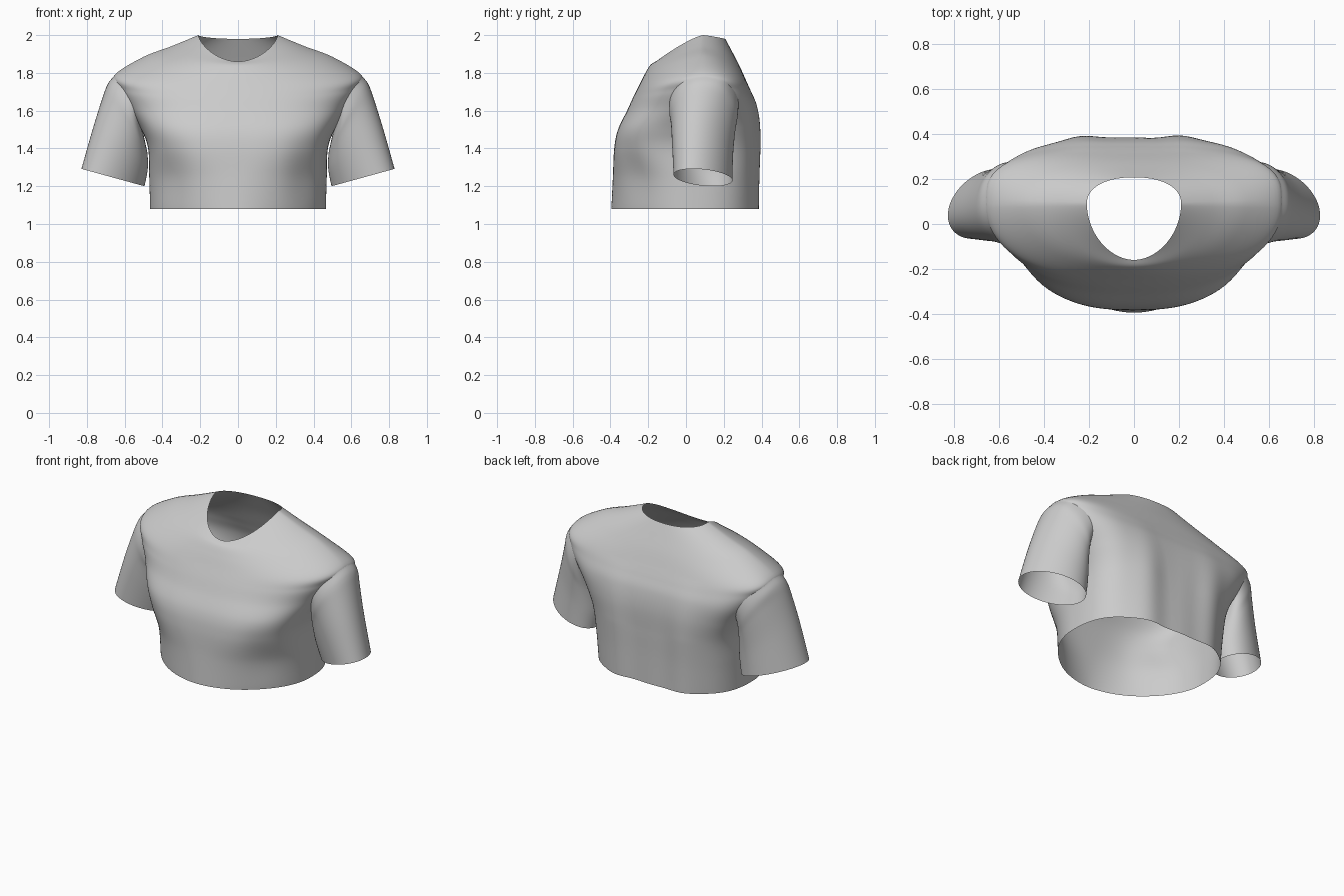
import bpy, bmesh
from math import sin, cos, pi, exp
from mathutils.bvhtree import BVHTree

if "Cube" in bpy.data.objects:
    bpy.data.objects.remove(bpy.data.objects["Cube"])


def spline(rows, steps):
    """Catmull-Rom interpolation through rows of parameters."""
    out = []
    for i in range(len(rows) - 1):
        a, b, c, d = (rows[max(0, min(len(rows) - 1, i + k))] for k in (-1, 0, 1, 2))
        for s in range(steps):
            t = s / steps
            out.append([0.5 * (2 * q + (r - p) * t + (2 * p - 5 * q + 4 * r - u) * t * t
                               + (3 * q - p - 3 * r + u) * t ** 3)
                        for p, q, r, u in zip(a, b, c, d)])
    return out + [list(rows[-1])]


def loft(rings):
    """Open tube through closed rings of points, smooth shaded."""
    bm = bmesh.new()
    vs = [[bm.verts.new(p) for p in ring] for ring in rings]
    n = len(vs[0])
    for lo, hi in zip(vs, vs[1:]):
        for i in range(n):
            j = (i + 1) % n
            bm.faces.new((lo[i], lo[j], hi[j], hi[i])).smooth = True
    return bm


def finish(name, bm):
    me = bpy.data.meshes.new(name)
    bm.to_mesh(me)
    bm.free()
    bpy.context.collection.objects.link(bpy.data.objects.new(name, me))


def spow(v, e):
    return abs(v) ** e * (1 if v >= 0 else -1)


# Torso: side x, side z, side y, front y, front z, back y, back z,
# squareness of front half and of back half
TORSO = [
    (.465, 1.08, .02, -.395, 1.08, .388, 1.08, 1.85, 2.7),
    (.470, 1.25, .03, -.387, 1.25, .388, 1.25, 2.15, 2.9),
    (.476, 1.40, .05, -.380, 1.40, .390, 1.40, 2.9, 3.2),
    (.512, 1.50, .08, -.360, 1.50, .388, 1.53, 3.1, 3.5),
    (.582, 1.62, .09, -.312, 1.60, .372, 1.63, 2.6, 3.6),
    (.637, 1.72, .09, -.280, 1.67, .345, 1.70, 2.35, 3.4),
    (.652, 1.79, .09, -.250, 1.73, .318, 1.76, 2.2, 3.1),
    (.500, 1.885, .09, -.220, 1.79, .282, 1.84, 2.1, 2.5),
    (.355, 1.94, .09, -.190, 1.84, .243, 1.915, 2.0, 2.3),
    (.210, 2.00, .09, -.160, 1.86, .208, 1.98, 1.9, 2.2),
]
N = 144


def torso_ring(p):
    sx, sz, sy, fy, fz, by, bz, nf, nb = p
    ring = []
    for i in range(N):
        t = 2 * pi * i / N
        w = abs(sin(t))
        n = nf if sin(t) < 0 else nb
        c, v = spow(cos(t), 2 / n), w ** (2 / n)
        ey, ez = (fy, fz) if sin(t) < 0 else (by, bz)
        x, y, z = sx * c, sy + (ey - sy) * v, sz + (ez - sz) * v ** 1.3
        fade = min(1, max(0, (1.75 - z) / .35))
        if sin(t) > 0:
            # soft hanging folds on the back, fading out towards the shoulders
            y += fade * v * (.004 * cos(28 * x + .5) - .009 * cos(12.5 * x))
        else:
            # hollows below the chest at each side
            y += .018 * exp(-((abs(x) - .36) / .09) ** 2 - ((z - 1.26) / .16) ** 2)
        ring.append((x, y, z))
    return ring


torso = loft([torso_ring(p) for p in spline(TORSO, 8)])
skin = BVHTree.FromBMesh(torso)

# Sleeve: outer x, outer z, inner x, inner z, centre y, half depth, forward skew
SLEEVE = [
    (.645, 1.782, .500, 1.48, .095, .183, .0),
    (.682, 1.745, .488, 1.42, .093, .180, .005),
    (.712, 1.680, .479, 1.37, .091, .170, .018),
    (.764, 1.520, .478, 1.29, .088, .158, .036),
    (.829, 1.292, .495, 1.20, .090, .147, .052),
]
STEPS = 7
M = 72


def sleeve(name, side):
    """Tube whose first ring lies on the torso, easing into the cuff."""
    rows = spline(SLEEVE, STEPS)
    rings = []
    for ox, oz, ix, iz, cy, d, skew in rows:
        ring = []
        for i in range(M):
            c, s = cos(2 * pi * i / M), sin(2 * pi * i / M)
            x = (ox + ix) / 2 + (ox - ix) / 2 * c
            ring.append([side * x, cy + d * s - skew * c,
                         (oz + iz) / 2 + (oz - iz) / 2 * c])
        rings.append(ring)
    # move the first ring onto the body and fade that shift along the sleeve
    shift = []
    for x, y, z in rings[0]:
        hit = skin.ray_cast((side * 2, y, z), (-side, 0, 0))[0]
        shift.append(hit.x - x if hit else 0)
    for k, ring in enumerate(rings):
        f = max(0, 1 - k / (3 * STEPS)) ** 2
        for p, dx in zip(ring, shift):
            p[0] += dx * f
    finish(name, loft(rings if side < 0 else rings[::-1]))


sleeve("left_sleeve", 1)
sleeve("right_sleeve", -1)


# Open the armholes inside the sleeve seams
def in_armhole(c):
    return abs(c.x) > .4 and ((c.y - .095) / .17) ** 2 + ((c.z - 1.631) / .14) ** 2 < 1


bmesh.ops.delete(torso, geom=[f for f in torso.faces if in_armhole(f.calc_center_median())],
                 context='FACES')
finish("shirt_body", torso)
